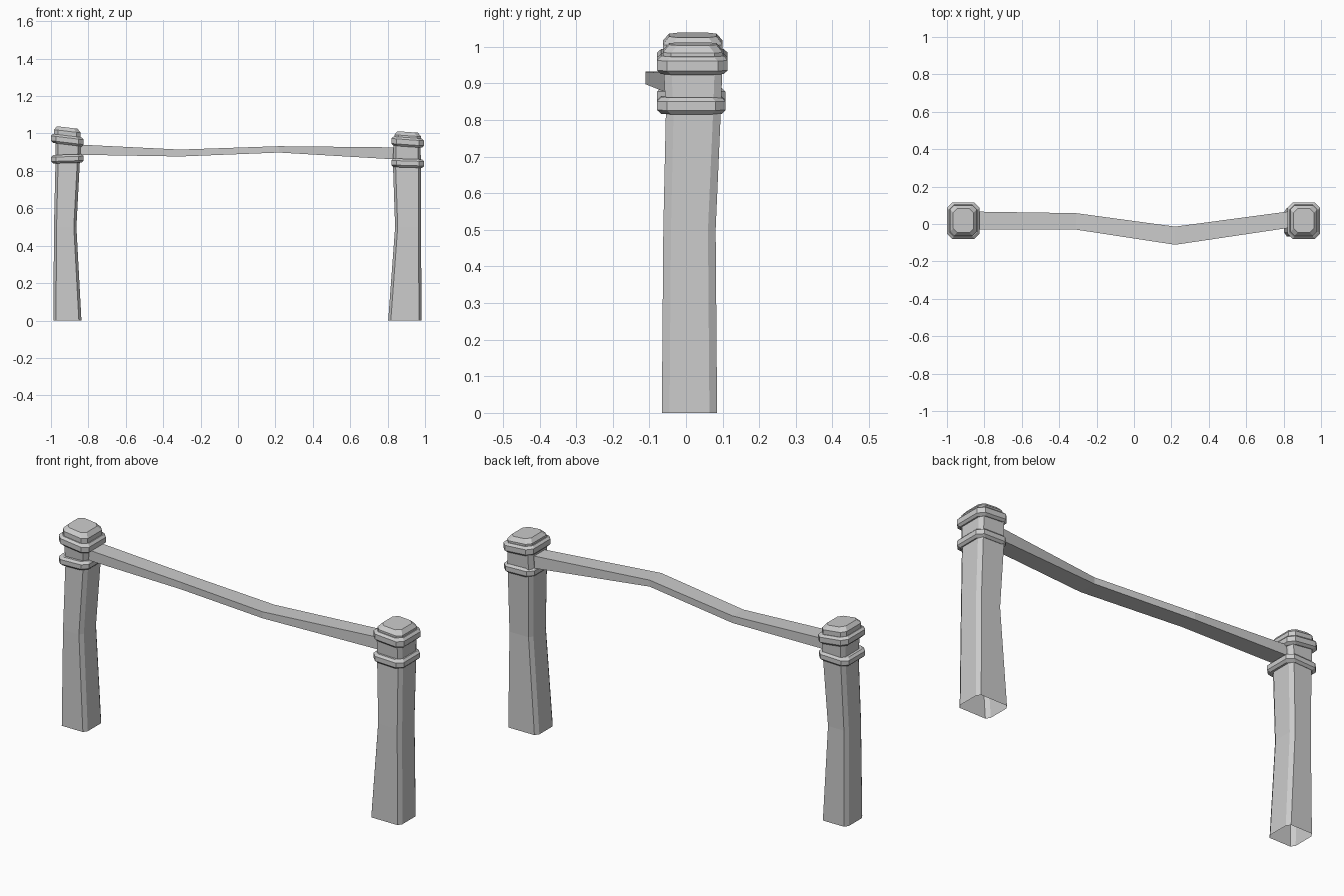
import bpy, bmesh

if "Cube" in bpy.data.objects:
    bpy.data.objects.remove(bpy.data.objects["Cube"])


def make(name, loops, caps=(True, True)):
    """Skin a stack of equal-sized vertex loops."""
    bm = bmesh.new()
    rings = [[bm.verts.new(p) for p in lp] for lp in loops]
    n = len(rings[0])
    for a, b in zip(rings, rings[1:]):
        for i in range(n):
            j = (i + 1) % n
            bm.faces.new((a[i], a[j], b[j], b[i]))
    if caps[0]:
        bm.faces.new(rings[0][::-1])
    if caps[1]:
        bm.faces.new(rings[-1])
    if caps != (False, False):
        bmesh.ops.recalc_face_normals(bm, faces=bm.faces)
    me = bpy.data.meshes.new(name)
    bm.to_mesh(me)
    bm.free()
    ob = bpy.data.objects.new(name, me)
    bpy.context.collection.objects.link(ob)
    return ob


def octo(x0, x1, y0, y1, z, c, tilt=0.0, cy=None):
    """Rectangle with cut corners; tilt is the z slope along x."""
    cy = cy or c
    pts = [(x0 + c, y0), (x1 - c, y0), (x1, y0 + cy), (x1, y1 - cy),
           (x1 - c, y1), (x0 + c, y1), (x0, y1 - cy), (x0, y0 + cy)]
    xm = (x0 + x1) / 2
    return [(x, y, z + tilt * (x - xm)) for x, y in pts]


def collar(name, x0, x1, y0, y1, z0, z1, tilt):
    """Band with bevelled upper and lower edges."""
    b = 0.011
    steps = [(z0, b), (z0 + b, 0), (z1 - b, 0), (z1, b)]
    make(name, [octo(x0 + i, x1 - i, y0 + i, y1 - i, z, 0.027, tilt)
                for z, i in steps])


def post(side, shaft, x0, x1, low, high, top, tilts):
    # tapering shaft, open underneath
    make(side + "_post", [octo(a, b, y0, y1, z, 0.014, 0, 0.021)
                          for z, a, b, y0, y1 in shaft], (False, True))
    # two collars
    collar(side + "_lower_collar", x0, x1, -0.079, 0.108, *low, tilts[0])
    collar(side + "_upper_collar", x0, x1, -0.079, 0.114, *high, tilts[1])
    # bevelled cap
    steps = [(high[1] - 0.02, 0.016), (top - 0.02, 0.016), (top, 0.033)]
    make(side + "_cap", [octo(x0 + i, x1 - i, -0.079 + i, 0.116 - i, z, 0.022, tilts[1])
                         for z, i in steps])


post("left",
     [(0, -0.987, -0.837, -0.066, 0.085), (0.5, -0.984, -0.864, -0.06, 0.081),
      (0.84, -0.976, -0.846, -0.052, 0.095), (0.97, -0.976, -0.838, -0.062, 0.1)],
     -1.0, -0.825, (0.842, 0.887), (0.94, 0.988), 1.032, (0.03, -0.12))
post("right",
     [(0, 0.803, 0.982, -0.066, 0.085), (0.5, 0.84, 0.978, -0.062, 0.081),
      (0.82, 0.829, 0.978, -0.055, 0.095), (0.96, 0.831, 0.976, -0.062, 0.1)],
     0.82, 0.995, (0.818, 0.864), (0.929, 0.978), 1.008, (-0.03, -0.07))

# crooked rail: x, y range, z range
rail = [(-0.9, -0.03, 0.067, 0.887, 0.943), (-0.31, -0.03, 0.058, 0.877, 0.914),
        (0.22, -0.111, -0.014, 0.898, 0.932), (0.9, -0.01, 0.077, 0.858, 0.925)]
make("rail", [[(x, y0, z0), (x, y1, z0), (x, y1, z1), (x, y0, z1)]
              for x, y0, y1, z0, z1 in rail])
